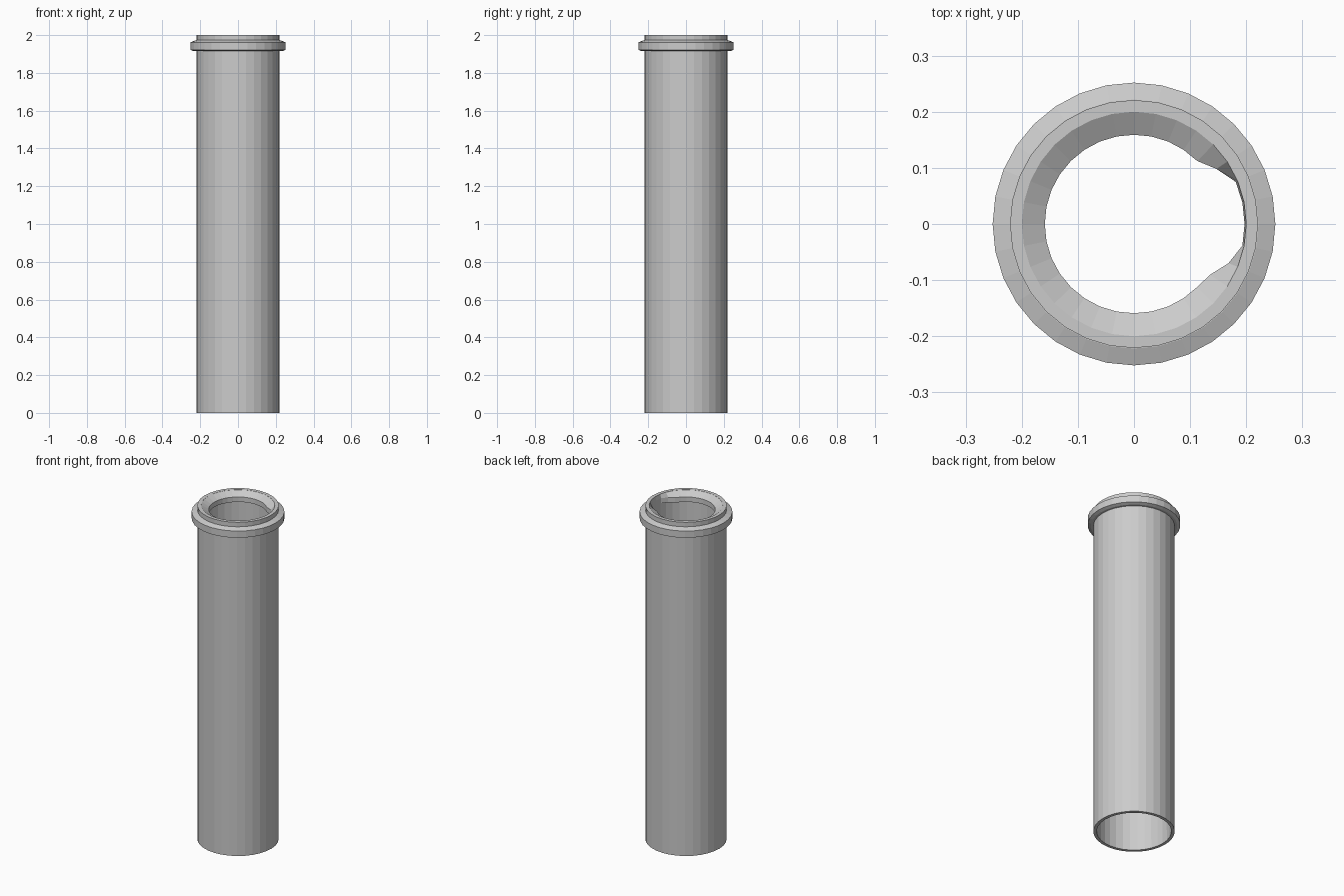
import bpy, bmesh, math

cube = bpy.data.objects.get("Cube")
if cube:
    bpy.data.objects.remove(cube, do_unlink=True)

SIDES = 32

grey = bpy.data.materials.new("light_grey")
grey.use_nodes = True
colour = (0.6, 0.6, 0.6, 1)
grey.diffuse_color = colour
grey.node_tree.nodes["Principled BSDF"].inputs["Base Color"].default_value = colour


def lathe(name, profile):
    """Turn a closed (radius, z) profile around z; profile is a function of the angle in degrees."""
    bm = bmesh.new()
    rings = []
    for i in range(SIDES):
        deg = 360 * i / SIDES
        a = math.radians(deg)
        rings.append([bm.verts.new((r * math.cos(a), r * math.sin(a), z))
                      for r, z in profile(deg)])
    for i, ring in enumerate(rings):
        following = rings[(i + 1) % SIDES]
        for j in range(len(ring)):
            k = (j + 1) % len(ring)
            bm.faces.new((ring[j], following[j], following[k], ring[k]))
    bmesh.ops.recalc_face_normals(bm, faces=bm.faces)
    mesh = bpy.data.meshes.new(name)
    bm.to_mesh(mesh)
    bm.free()
    mesh.materials.append(grey)
    obj = bpy.data.objects.new(name, mesh)
    bpy.context.collection.objects.link(obj)
    return obj


def lip_profile(deg):
    # The inner lip fades out into a notch near +x
    signed = (deg + 180) % 360 - 180
    fade = min(1, max(0, (40 - abs(signed - 4)) / 22))
    r = 0.159 + 0.038 * fade
    return [(0.208, 1.99), (0.2, 1.999), (r, 1.975), (r, 1.945), (0.208, 1.945)]


# Long open tube
lathe("tube", lambda deg: [(0.221, 0), (0.221, 2), (0.2, 2), (0.203, 0)])

# Chamfered collar around the top
lathe("collar", lambda deg: [(0.212, 1.915), (0.235, 1.915), (0.252, 1.922),
                             (0.252, 1.962), (0.222, 1.973), (0.212, 1.973)])

# Sloping lip inside the mouth
lathe("inner_lip", lip_profile)
